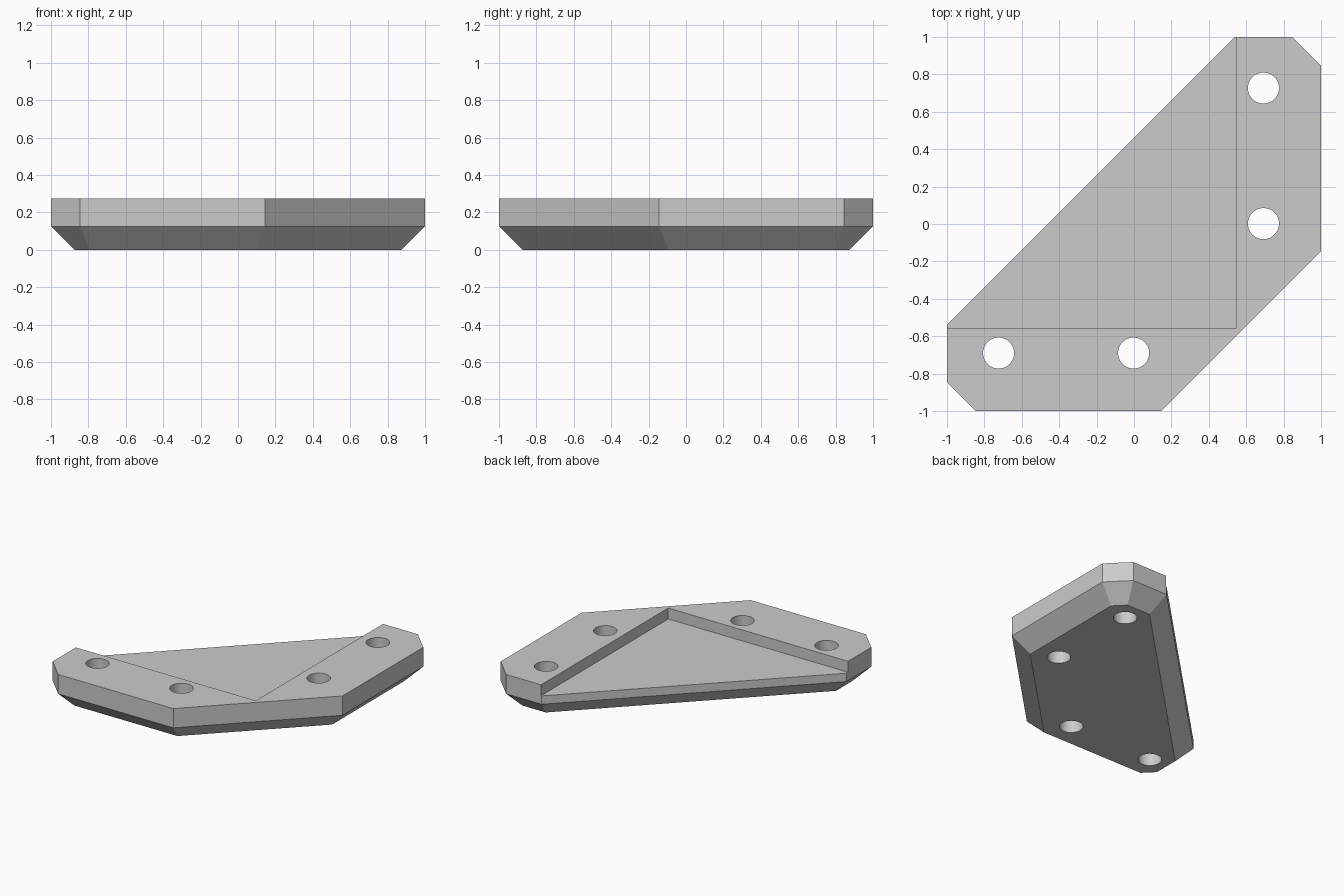
import bpy, bmesh
from mathutils import Vector

cube = bpy.data.objects.get("Cube")
if cube:
    bpy.data.objects.remove(cube, do_unlink=True)

HEIGHT, BEVEL, FLOOR = 0.275, 0.125, 0.19
OUTLINE = [Vector(p) for p in (
    (-1, -0.845), (-0.845, -1), (0.145, -1), (1, -0.145),
    (1, 0.845), (0.845, 1), (0.54, 1), (-1, -0.54))]
HOLES = [(0.692, 0.727), (0.692, 0.002), (-0.724, -0.69), (-0.002, -0.69)]

grey = bpy.data.materials.new("plain grey")
grey.use_nodes = True
colour = (0.6, 0.6, 0.6, 1)
grey.diffuse_color = colour
grey.node_tree.nodes["Principled BSDF"].inputs["Base Color"].default_value = colour


def inset(points, d):
    """Move every edge of a counter-clockwise outline inward by d."""
    result = []
    for i, p in enumerate(points):
        a = (p - points[i - 1]).normalized()
        b = (points[(i + 1) % len(points)] - p).normalized()
        na, nb = Vector((-a.y, a.x)), Vector((-b.y, b.x))
        result.append(p + (na + nb) * d / (1 + na.dot(nb)))
    return result


def loft(name, layers):
    """Closed solid through stacked (outline, z) layers."""
    bm = bmesh.new()
    rings = [[bm.verts.new((p.x, p.y, z)) for p in pts] for pts, z in layers]
    bm.faces.new(rings[0][::-1])
    bm.faces.new(rings[-1])
    n = len(rings[0])
    for low, high in zip(rings, rings[1:]):
        for i in range(n):
            j = (i + 1) % n
            bm.faces.new((low[i], low[j], high[j], high[i]))
    mesh = bpy.data.meshes.new(name)
    bm.to_mesh(mesh)
    bm.free()
    mesh.materials.append(grey)
    obj = bpy.data.objects.new(name, mesh)
    bpy.context.collection.objects.link(obj)
    return obj


def cut(target, cutter):
    cutter.hide_render = True
    mod = target.modifiers.new("cut", 'BOOLEAN')
    mod.operation, mod.solver, mod.object = 'DIFFERENCE', 'EXACT', cutter
    bpy.context.view_layer.objects.active = target
    bpy.ops.object.modifier_apply(modifier=mod.name)
    bpy.data.objects.remove(cutter, do_unlink=True)


# Corner plate with a sloped lower rim
plate = loft("corner_plate", [
    (inset(OUTLINE, BEVEL), 0), (OUTLINE, BEVEL), (OUTLINE, HEIGHT)])

# Lowered web between the two arms
corners = [Vector(p) for p in ((-2, -0.56), (0.545, -0.56), (0.545, 2), (-2, 2))]
cut(plate, loft("web_cutter", [(corners, FLOOR), (corners, 1)]))

# Screw holes through the arms
for x, y in HOLES:
    bpy.ops.mesh.primitive_cylinder_add(
        vertices=48, radius=0.083, depth=1, location=(x, y, 0.1))
    hole = bpy.context.object
    hole.data.materials.append(grey)
    cut(plate, hole)

# Smooth hole walls, crisp plate edges
bpy.ops.object.select_all(action='DESELECT')
plate.select_set(True)
bpy.context.view_layer.objects.active = plate
bpy.ops.object.shade_smooth_by_angle(angle=0.5)
